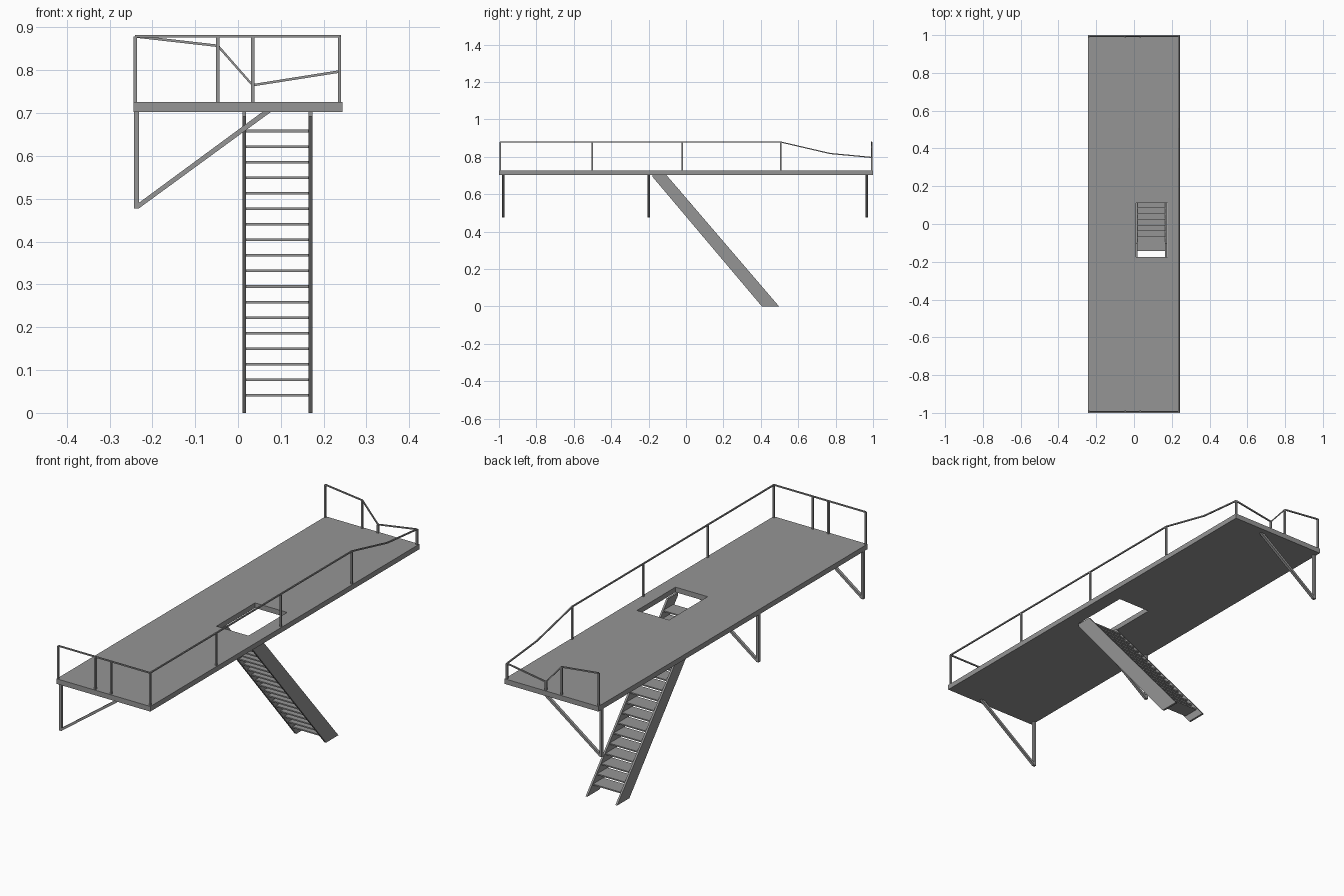
import bpy, bmesh
from mathutils import Vector

old = bpy.data.objects.get("Cube")
if old:
    bpy.data.objects.remove(old, do_unlink=True)

steel = bpy.data.materials.new("grey_steel")
steel.use_nodes = True
GREY = (0.3, 0.3, 0.3, 1)
steel.diffuse_color = GREY
steel.node_tree.nodes["Principled BSDF"].inputs["Base Color"].default_value = GREY

DECK_LOW, DECK_TOP, RAIL_Z = 0.702, 0.726, 0.879
END_Y, SIDE_X = 0.992, 0.237


def finish(name, bm):
    bmesh.ops.recalc_face_normals(bm, faces=bm.faces)
    mesh = bpy.data.meshes.new(name)
    bm.to_mesh(mesh)
    bm.free()
    mesh.materials.append(steel)
    obj = bpy.data.objects.new(name, mesh)
    bpy.context.collection.objects.link(obj)
    return obj


def extrude(bm, faces, offset):
    res = bmesh.ops.extrude_face_region(bm, geom=faces, use_keep_orig=True)
    verts = [g for g in res["geom"] if isinstance(g, bmesh.types.BMVert)]
    bmesh.ops.translate(bm, verts=verts, vec=offset)


def prism(name, points, offset):
    bm = bmesh.new()
    face = bm.faces.new([bm.verts.new(p) for p in points])
    extrude(bm, [face], offset)
    return finish(name, bm)


def box(name, lo, hi):
    (x0, y0, z0), (x1, y1, z1) = lo, hi
    return prism(name, [(x0, y0, z0), (x1, y0, z0), (x1, y1, z0), (x0, y1, z0)], (0, 0, z1 - z0))


def post(name, x, y, top, r=0.004):
    return box(name, (x - r, y - r, DECK_TOP), (x + r, y + r, top))


def rail(name, path, r=0.003):
    """Square bar mitred along a path."""
    pts = [Vector(p) for p in path]
    bm = bmesh.new()
    rings = []
    for i, p in enumerate(pts):
        d = (pts[min(i + 1, len(pts) - 1)] - pts[max(i - 1, 0)]).normalized()
        side = d.cross(Vector((0, 0, 1))).normalized()
        up = side.cross(d)
        rings.append([bm.verts.new(p + r * (a * side + b * up))
                      for a, b in ((-1, -1), (1, -1), (1, 1), (-1, 1))])
    for a, b in zip(rings, rings[1:]):
        for k in range(4):
            n = (k + 1) % 4
            bm.faces.new((a[k], a[n], b[n], b[k]))
    bm.faces.new(rings[0])
    bm.faces.new(rings[-1])
    return finish(name, bm)


# Deck slab with the stair hatch left open
bm = bmesh.new()
xs, ys = (-0.244, 0.01, 0.177, 0.244), (-1, -0.175, 0.112, 1)
grid = [[bm.verts.new((x, y, DECK_LOW)) for y in ys] for x in xs]
cells = [bm.faces.new((grid[i][j], grid[i + 1][j], grid[i + 1][j + 1], grid[i][j + 1]))
         for i in range(3) for j in range(3) if (i, j) != (1, 1)]
extrude(bm, cells, (0, 0, DECK_TOP - DECK_LOW))
finish("deck", bm)

# Side railing, dropping towards the back
for i, y in enumerate((-0.5, -0.02, 0.507)):
    post(f"side_post_{i}", SIDE_X, y, RAIL_Z)
rail("side_rail", [(SIDE_X, -END_Y, RAIL_Z), (SIDE_X, 0.507, RAIL_Z),
                   (SIDE_X, 0.77, 0.818), (SIDE_X, END_Y, 0.797)])

# End railings: level at the front, stepped down at the back
post_x = (-0.24, -0.047, 0.034, SIDE_X)
for name, y, tops in (("front", -END_Y, (RAIL_Z,) * 4),
                      ("back", END_Y, (RAIL_Z, 0.857, 0.765, 0.797))):
    for i, (x, top) in enumerate(zip(post_x, tops)):
        post(f"{name}_post_{i}", x, y, top)
    rail(f"{name}_rail", [(x, y, z) for x, z in zip(post_x, tops)])

# Wall brackets under the deck
for i, y in enumerate((-0.983, -0.205, 0.961)):
    depth = (0, 0.013, 0)
    box(f"bracket_upright_{i}", (-0.243, y, 0.477), (-0.231, y + 0.013, DECK_LOW))
    prism(f"bracket_brace_{i}", [(-0.232, y, 0.477), (0.076, y, DECK_LOW),
                                 (0.056, y, DECK_LOW), (-0.232, y, 0.49)], depth)

# Stair stringers
for name, x in (("right", 0.01), ("left", 0.165)):
    prism(f"{name}_stringer", [(x, 0.406, 0), (x, 0.498, 0), (x, -0.104, DECK_LOW),
                               (x, -0.178, DECK_LOW), (x, -0.178, 0.692)], (0.009, 0, 0))

# Stair treads
for i in range(18):
    z = 0.041 + i * 0.0363
    y = 0.452 - z * 0.845
    box(f"tread_{i}", (0.018, y - 0.038, z - 0.003), (0.166, y + 0.038, z + 0.003))
